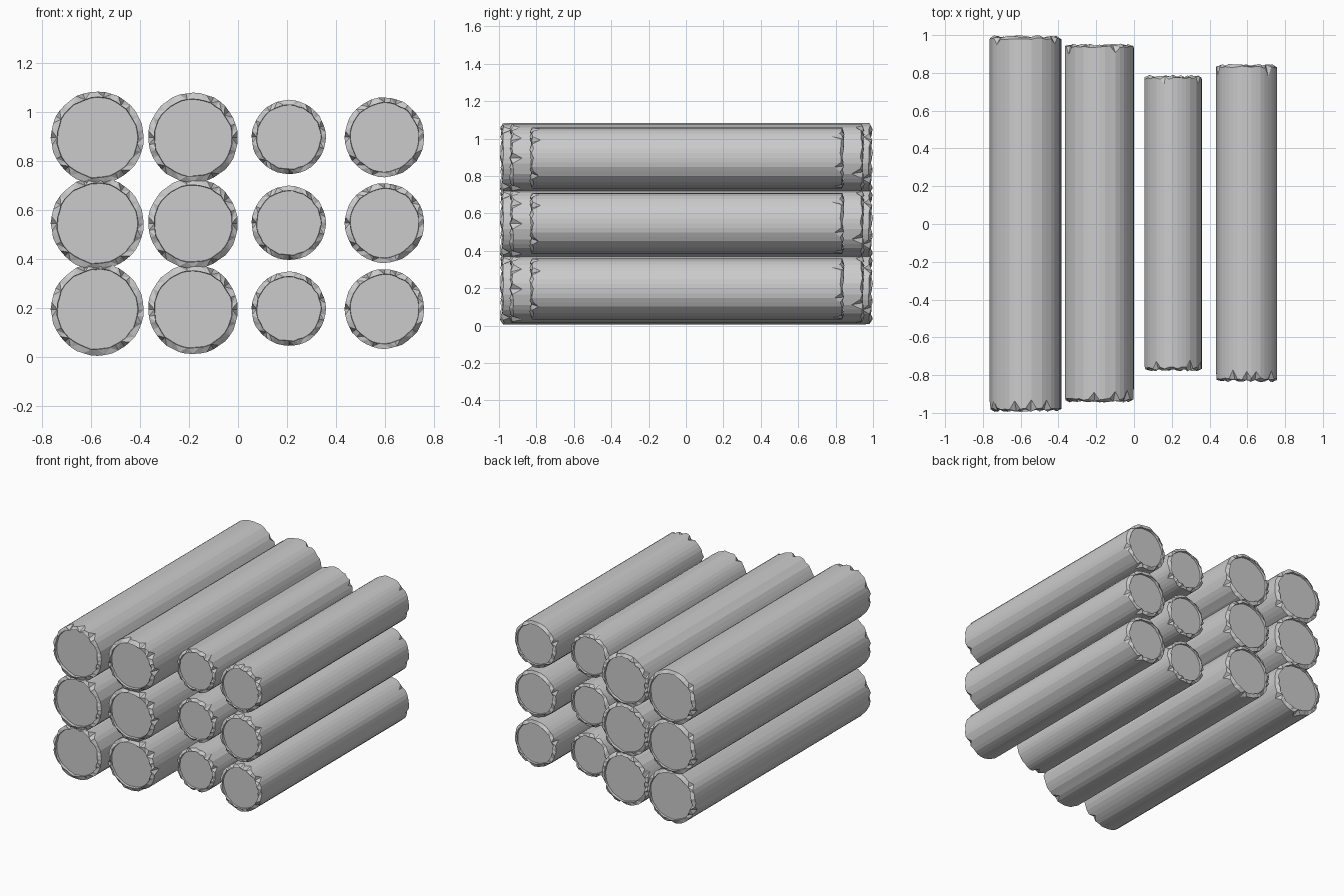
import bpy, bmesh, math, random

if "Cube" in bpy.data.objects:
    bpy.data.objects.remove(bpy.data.objects["Cube"])

random.seed(7)

SIDES = 40
ROW_PITCH = 0.35

# Columns: centre x, centre z of the bottom log, radius, front y, back y,
# front chip angles and back chip angles (degrees, 0 = +x, 90 = up)
COLUMNS = [
    (-0.573, 0.195, 0.190, -0.995, 1.000, (150, 110, 81, 57, -50, 180, 225), (148, 40, -40, 200, 270)),
    (-0.183, 0.195, 0.184, -0.945, 0.955, (100, 63, 36, 180, 225, 0, -60), (66, 150, 200, -30, 280)),
    (0.207, 0.197, 0.152, -0.780, 0.790, (126, 54, 20, 225, 270, 180), (108, 30, -40, 190, 240)),
    (0.597, 0.197, 0.163, -0.838, 0.848, (115, 90, 72, -32, 36, 180, 216), (45, -20, 160, 230, 290)),
]


def end_rings(bm, radii, radius, y_end, direction, chips):
    """Return outer, rim and recessed heartwood rings for one ragged log end."""
    chip_ids = {round(a / 360 * SIDES) % SIDES for a in chips}
    outer, rim, cap = [], [], []
    for i in range(SIDES):
        a = math.tau * i / SIDES
        c, s = math.cos(a), math.sin(a)
        back = random.uniform(0.012, 0.024)
        if i in chip_ids:
            back = random.uniform(0.045, 0.075)
        lip = random.uniform(0.0, 0.014)
        inner = radius * random.uniform(0.85, 0.88)
        outer.append(bm.verts.new((radii[i] * c, y_end - direction * back, radii[i] * s)))
        rim.append(bm.verts.new((inner * c, y_end - direction * lip, inner * s)))
        cap.append(bm.verts.new((inner * 0.99 * c, y_end - direction * 0.022, inner * 0.99 * s)))
    return outer, rim, cap


def bridge(bm, a, b):
    for i in range(SIDES):
        j = (i + 1) % SIDES
        bm.faces.new((a[i], a[j], b[j], b[i]))


def log_mesh(index, radius, y0, y1, front_chips, back_chips):
    bm = bmesh.new()
    radii = [radius * random.uniform(0.985, 1.005) for _ in range(SIDES)]
    front = end_rings(bm, radii, radius, y0, -1, front_chips)
    back = end_rings(bm, radii, radius, y1, 1, back_chips)
    # Bark, ragged rims, then flat sawn faces
    bridge(bm, front[0], back[0])
    for outer, rim, cap in (front, back):
        bridge(bm, outer, rim)
        bridge(bm, rim, cap)
        bm.faces.new(cap)
    # Ragged quads are not planar, so split them into flat triangles
    bmesh.ops.triangulate(bm, faces=[f for f in bm.faces if len(f.verts) == 4])
    bmesh.ops.recalc_face_normals(bm, faces=bm.faces[:])
    mesh = bpy.data.meshes.new(f"log_{index + 1}")
    bm.to_mesh(mesh)
    bm.free()
    return mesh


# Stack three copies of each log
for n, (x, z, r, y0, y1, front_chips, back_chips) in enumerate(COLUMNS):
    mesh = log_mesh(n, r, y0, y1, front_chips, back_chips)
    for row in range(3):
        log = bpy.data.objects.new(f"log_column_{n + 1}_row_{row + 1}", mesh)
        log.location = (x, 0, z + row * ROW_PITCH)
        bpy.context.collection.objects.link(log)
